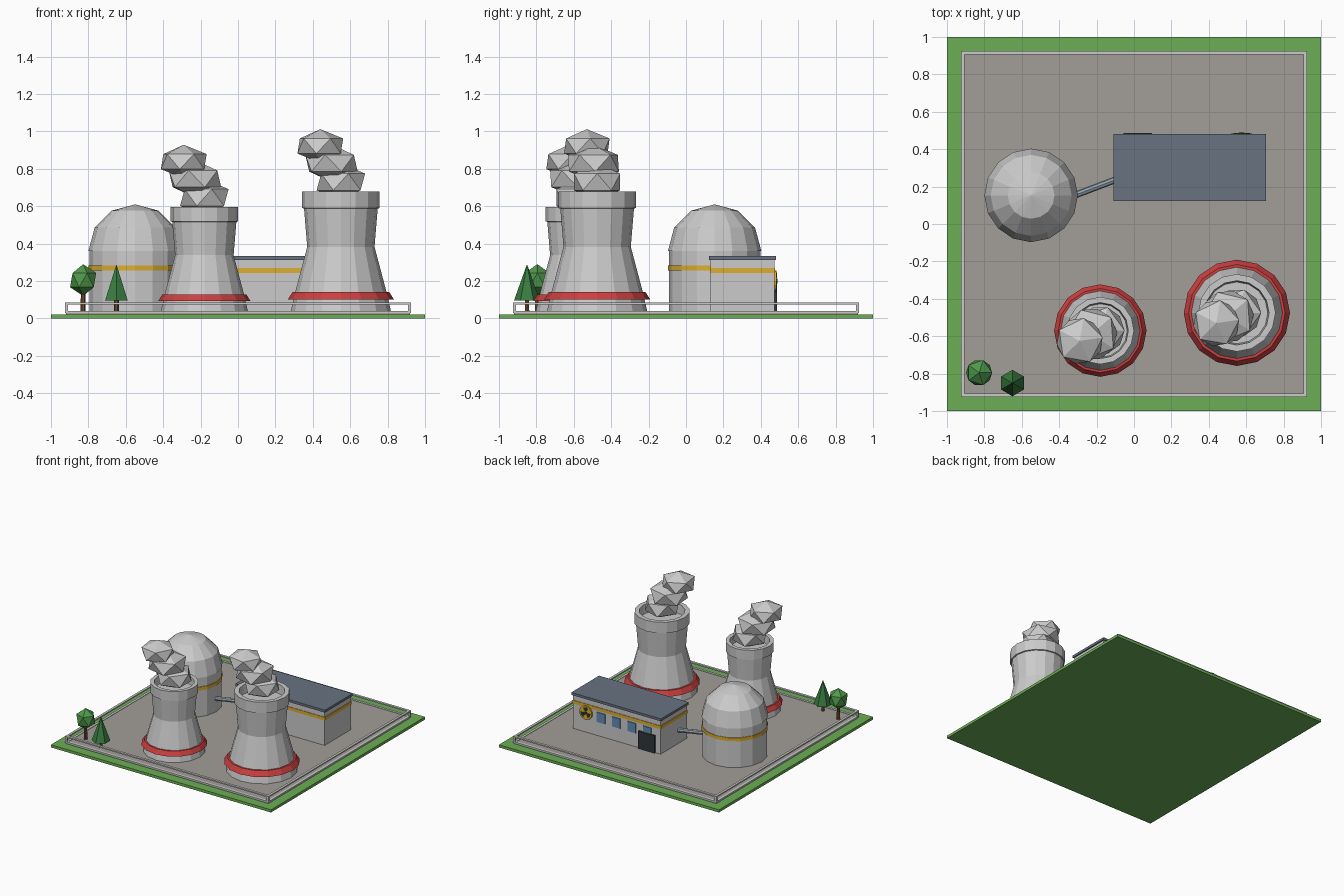
import bpy, bmesh, math
from mathutils import Vector, Matrix

if "Cube" in bpy.data.objects:
    bpy.data.objects.remove(bpy.data.objects["Cube"])


def mat(name, r, g, b):
    m = bpy.data.materials.new(name)
    m.diffuse_color = (r, g, b, 1)
    m.use_nodes = True
    m.node_tree.nodes["Principled BSDF"].inputs["Base Color"].default_value = m.diffuse_color
    return m


GREEN = mat("grass", .15, .42, .09)
LEAF = mat("leaf", .08, .32, .07)
PINE = mat("pine", .04, .20, .05)
BARK = mat("bark", .17, .07, .03)
RED = mat("red", .60, .05, .05)
YELLOW = mat("yellow", .72, .42, .03)
SLATE = mat("slate", .14, .17, .22)
GLASS = mat("glass", .12, .27, .45)
DARK = mat("dark", .03, .035, .04)
PAVING = mat("paving", .36, .34, .31)
PIPE = mat("pipe", .30, .36, .42)


def finish(bm, name, material=None):
    bmesh.ops.recalc_face_normals(bm, faces=bm.faces)
    me = bpy.data.meshes.new(name)
    bm.to_mesh(me)
    bm.free()
    ob = bpy.data.objects.new(name, me)
    bpy.context.collection.objects.link(ob)
    if material:
        me.materials.append(material)
    return ob


def box(name, x, y, z, material=None):
    """Box from (min, max) ranges."""
    bm = bmesh.new()
    size = Vector((x[1] - x[0], y[1] - y[0], z[1] - z[0]))
    mid = Vector((sum(x) / 2, sum(y) / 2, sum(z) / 2))
    bmesh.ops.create_cube(bm, size=1, matrix=Matrix.Translation(mid) @ Matrix.Diagonal(size.to_4d()))
    return finish(bm, name, material)


def lathe(name, profile, loc, sides=16, material=None, scale=1, closed=False, phase=0):
    """Revolve (radius, z) points about z; radius 0 becomes a pole, open ends are capped."""
    bm = bmesh.new()
    rings = []
    for r, z in profile:
        n = sides if r > 0 else 1
        rings.append([bm.verts.new((loc[0] + scale * r * math.cos(phase + 2 * math.pi * i / sides),
                                    loc[1] + scale * r * math.sin(phase + 2 * math.pi * i / sides),
                                    loc[2] + scale * z)) for i in range(n)])
    pairs = list(zip(rings, rings[1:])) + ([(rings[-1], rings[0])] if closed else [])
    for a, b in pairs:
        for i in range(sides):
            j = (i + 1) % sides
            quad = [a[i % len(a)], a[j % len(a)], b[j % len(b)], b[i % len(b)]]
            bm.faces.new(list(dict.fromkeys(quad)))
    if not closed:
        for ring in (rings[0], rings[-1]):
            if len(ring) > 2:
                bm.faces.new(ring)
    return finish(bm, name, material)


def ico(name, loc, r, rz, material=None, turn=0):
    bm = bmesh.new()
    bmesh.ops.create_icosphere(bm, subdivisions=1, radius=1, matrix=Matrix.Translation(loc)
                               @ Matrix.Rotation(turn, 4, 'Z') @ Matrix.Diagonal((r, r, rz, 1)))
    return finish(bm, name, material)


def rod(name, a, b, r, sides, material):
    a, b = Vector(a), Vector(b)
    d = b - a
    bm = bmesh.new()
    bmesh.ops.create_cone(bm, cap_ends=True, segments=sides, radius1=r, radius2=r, depth=d.length,
                          matrix=Matrix.Translation((a + b) / 2) @ d.to_track_quat('Z', 'Y').to_matrix().to_4x4())
    return finish(bm, name, material)


# Ground and paving
box("grass_base", (-1, 1), (-1, 1), (0, .022), GREEN)
box("paving", (-.92, .92), (-.92, .92), (.022, .037), PAVING)

# Perimeter fence: corner posts, top and bottom rails
for s in (-1, 1):
    lo, hi = sorted((s * .905, s * .925))
    for z, label in ((.074, "top"), (.03, "bottom")):
        box(f"fence_{label}_rail_x", (-.925, .925), (lo, hi), (z, z + .01))
        box(f"fence_{label}_rail_y", (lo, hi), (-.905, .905), (z, z + .01))
    for t in (-1, 1):
        box("fence_post", (s * .917 - .008, s * .917 + .008),
            (t * .917 - .008, t * .917 + .008), (.03, .084))

# Cooling towers with rim, red band and drifting steam
for x, y, k in ((-.18, -.57, .87), (.55, -.475, 1)):
    base = (x, y, .038)
    lathe("cooling_tower", [(.268, 0), (.245, .10), (.18, .345), (.197, .55), (.207, .552), (.207, .642),
                            (.172, .642), (.165, .57)], base, scale=k)
    lathe("tower_band", [(.284, .063), (.258, .104), (.235, .104), (.245, .063)], base,
          material=RED, scale=k, closed=True)
    top = .038 + .642 * k
    for i, (dx, dy, dz, r, rz) in enumerate(((.0, .0, .05, .145, .10),
                                             (-.05, -.02, .15, .157, .10),
                                             (-.11, -.055, .242, .138, .09))):
        ico("steam_puff", (x + dx, y + dy, top + dz), r, rz, turn=i * .7)

# Reactor: drum, hemispherical dome, yellow band
core = (-.55, .153, .038)
lathe("reactor_drum", [(.245, 0), (.245, .325)], core)
lathe("reactor_dome", [(.25 * math.cos(a), .25 * math.sin(a)) for a in (0, math.pi / 6, math.pi / 3)]
      + [(0, .25)], (-.55, .153, .36))
lathe("reactor_band", [(.25, .218), (.25, .246), (.24, .246), (.24, .218)], core,
      material=YELLOW, closed=True)

# Turbine hall
box("hall_walls", (-.1, .695), (.132, .472), (.037, .315))
box("hall_roof", (-.11, .705), (.122, .482), (.313, .333), SLATE)
box("hall_band", (-.104, .699), (.128, .476), (.243, .27), YELLOW)
for i in range(5):
    x = .02 + .14 * i
    box("hall_window", (x - .037, x + .037), (.47, .478), (.15, .23), GLASS)
box("hall_door", (-.055, .095), (.47, .486), (.037, .18), DARK)
rod("steam_pipe", (-.34, .145, .145), (-.09, .24, .145), .018, 8, PIPE)

# Hazard sign: yellow disc, dark hub and three wedges
sx, sz = .575, .2
rod("sign_disc", (sx, .47, sz), (sx, .483, sz), .057, 16, YELLOW)
rod("sign_hub", (sx, .47, sz), (sx, .489, sz), .013, 8, DARK)
for k in range(3):
    bm = bmesh.new()
    mid = math.pi / 2 + k * 2 * math.pi / 3
    pts = [(.02, -.5), (.044, -.5), (.046, 0), (.044, .5), (.02, .5)]
    face = bm.faces.new([bm.verts.new((sx + r * math.cos(mid + a), .48, sz + r * math.sin(mid + a)))
                         for r, a in pts])
    out = bmesh.ops.extrude_face_region(bm, geom=[face])["geom"]
    bmesh.ops.translate(bm, vec=(0, .006, 0), verts=[v for v in out if isinstance(v, bmesh.types.BMVert)])
    finish(bm, "sign_wedge", DARK)

# Trees
lathe("round_tree_trunk", [(.014, 0), (.012, .11)], (-.828, -.795, .037), 6, BARK)
ico("round_tree_crown", (-.828, -.795, .205), .078, .085, LEAF)
lathe("pine_trunk", [(.014, 0), (.012, .08)], (-.65, -.85, .037), 6, BARK)
lathe("pine_crown", [(.07, .095), (0, .29)], (-.65, -.85, 0), 6, PINE, phase=math.pi / 2)
